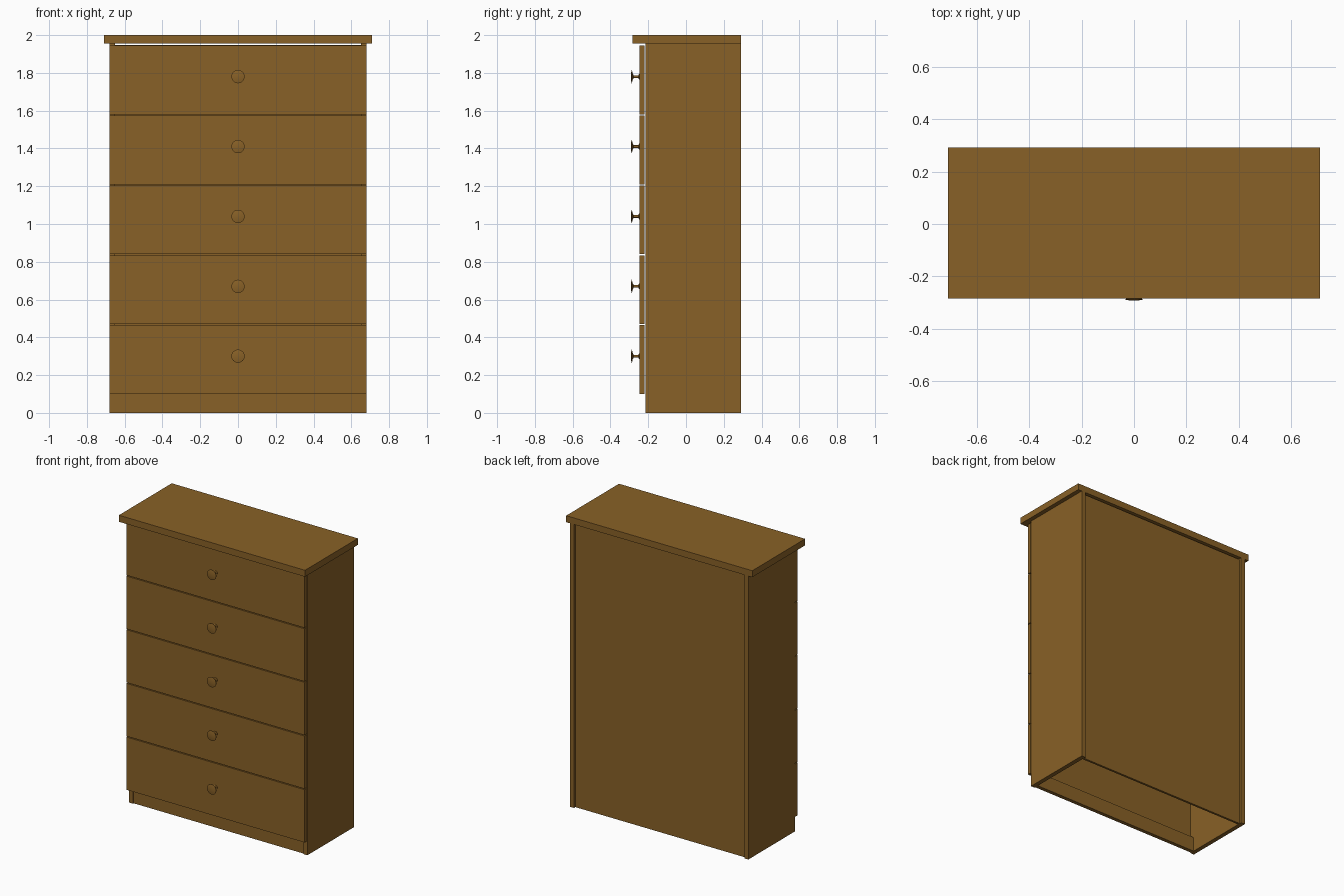
import bpy, bmesh, math
from mathutils import Matrix

if "Cube" in bpy.data.objects:
    bpy.data.objects.remove(bpy.data.objects["Cube"])

wood = bpy.data.materials.new("wood")
wood.diffuse_color = (0.25, 0.12, 0.02, 1)
wood.use_nodes = True
wood.node_tree.nodes["Principled BSDF"].inputs["Base Color"].default_value = wood.diffuse_color


def add_object(name, bm):
    mesh = bpy.data.meshes.new(name)
    bmesh.ops.recalc_face_normals(bm, faces=bm.faces)
    bm.to_mesh(mesh)
    bm.free()
    mesh.materials.append(wood)
    obj = bpy.data.objects.new(name, mesh)
    bpy.context.collection.objects.link(obj)
    return obj


def box(name, x, y, z):
    """Box from (min, max) ranges on each axis."""
    bm = bmesh.new()
    size = [b - a for a, b in (x, y, z)]
    mid = [(a + b) / 2 for a, b in (x, y, z)]
    bmesh.ops.create_cube(bm, size=1, matrix=Matrix.Translation(mid) @ Matrix.Diagonal((*size, 1)))
    return add_object(name, bm)


def knob(name, z):
    """Turned knob: (radius, y) profile spun around the y axis."""
    profile = [(0, -0.244), (0.015, -0.244), (0.015, -0.249), (0.007, -0.252), (0.007, -0.277),
               (0.018, -0.283), (0.035, -0.286), (0.035, -0.288), (0.02, -0.291), (0, -0.292)]
    bm = bmesh.new()
    verts = [bm.verts.new((r, y, z)) for r, y in profile]
    edges = [bm.edges.new(pair) for pair in zip(verts, verts[1:])]
    bmesh.ops.spin(bm, geom=verts + edges, cent=(0, 0, z), axis=(0, 1, 0),
                   angle=math.tau, steps=32, use_duplicate=False)
    bmesh.ops.remove_doubles(bm, verts=bm.verts, dist=0.0001)
    obj = add_object(name, bm)
    bpy.ops.object.select_all(action='DESELECT')
    obj.select_set(True)
    bpy.context.view_layer.objects.active = obj
    bpy.ops.object.shade_smooth_by_angle(angle=math.radians(35))


# Carcass: open underneath
box("top_board", (-0.71, 0.71), (-0.284, 0.292), (1.955, 2.0))
box("left_side", (-0.68, -0.65), (-0.215, 0.292), (0, 1.955))
box("right_side", (0.65, 0.68), (-0.215, 0.292), (0, 1.955))
box("back_panel", (-0.65, 0.65), (0.262, 0.277), (0, 1.948))
box("kick_board", (-0.65, 0.65), (-0.208, -0.182), (0, 0.1))

# Five drawer fronts with a centred knob each
for i in range(5):
    z = 0.1 + 0.37 * i
    box(f"drawer_front_{i + 1}", (-0.68, 0.68), (-0.246, -0.219), (z, z + 0.364))
    knob(f"drawer_knob_{i + 1}", z + 0.2)
